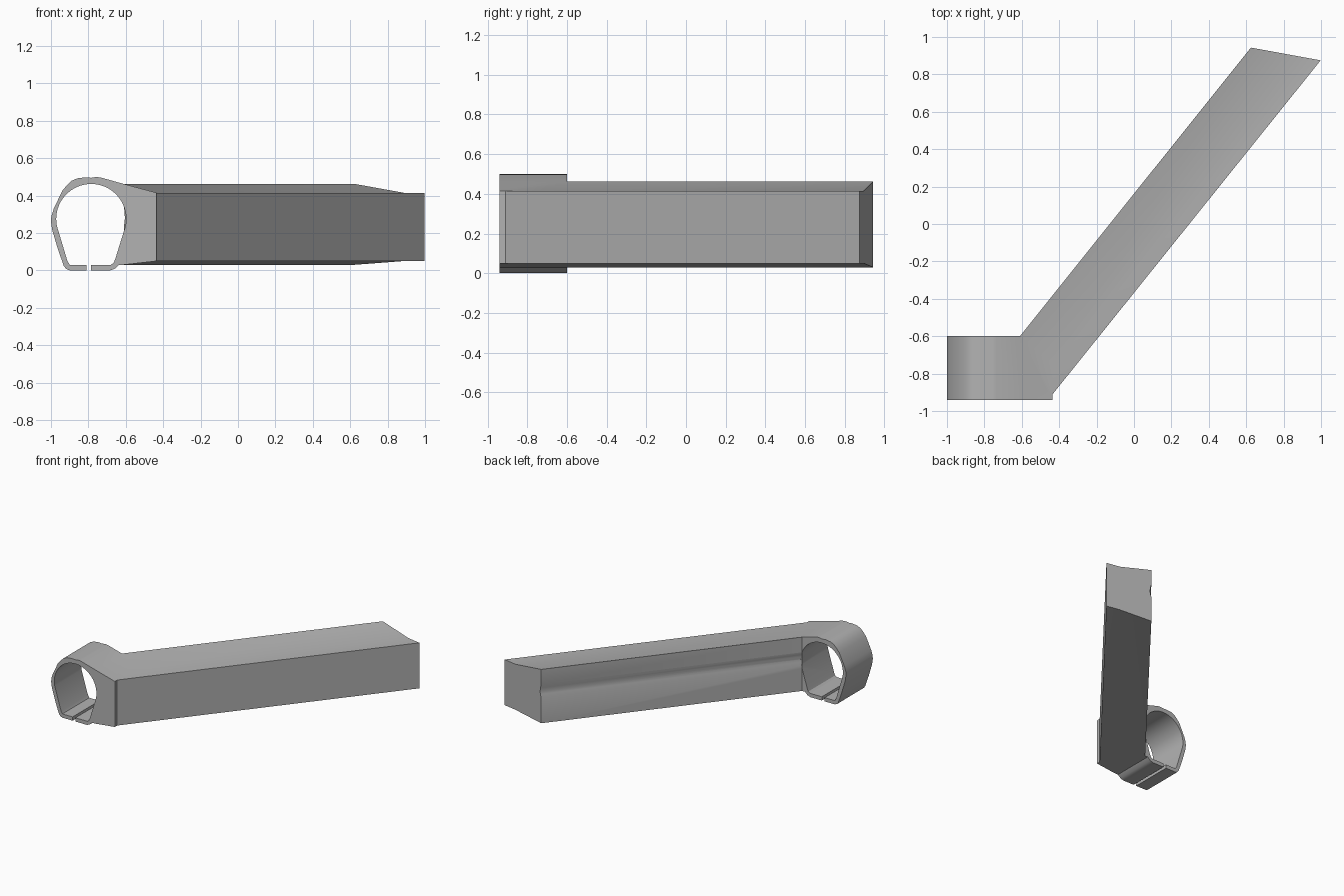
import bpy, bmesh, math

if "Cube" in bpy.data.objects:
    bpy.data.objects.remove(bpy.data.objects["Cube"])

grey = bpy.data.materials.new("grey_plastic")
grey.diffuse_color = (0.45, 0.45, 0.45, 1)
grey.use_nodes = True
grey.node_tree.nodes["Principled BSDF"].inputs["Base Color"].default_value = grey.diffuse_color


def loft(name, start, end):
    """Solid between two matching outlines, capped at both ends."""
    bm = bmesh.new()
    a = [bm.verts.new(p) for p in start]
    b = [bm.verts.new(p) for p in end]
    n = len(a)
    for i in range(n):
        j = (i + 1) % n
        bm.faces.new((a[i], a[j], b[j], b[i]))
    bm.faces.new(a)
    bm.faces.new(b[::-1])
    bmesh.ops.recalc_face_normals(bm, faces=bm.faces)
    mesh = bpy.data.meshes.new(name)
    bm.to_mesh(mesh)
    bm.free()
    mesh.materials.append(grey)
    ob = bpy.data.objects.new(name, mesh)
    bpy.context.collection.objects.link(ob)
    return ob


# Split clamp: outer wall, slit, then the round-topped opening
outer = [(-0.785, 0), (-0.685, 0), (-0.66, 0.008), (-0.635, 0.03),
         (-0.61, 0.03), (-0.435, 0.05), (-0.435, 0.415), (-0.61, 0.462),
         (-0.735, 0.497), (-0.76, 0.499), (-0.785, 0.495), (-0.82, 0.497),
         (-0.86, 0.492), (-0.89, 0.479), (-0.915, 0.455), (-0.94, 0.425),
         (-0.985, 0.33), (-0.998, 0.29), (-1.0, 0.26), (-0.993, 0.215),
         (-0.965, 0.12), (-0.932, 0.025), (-0.92, 0.008), (-0.9, 0),
         (-0.81, 0)]
arc = [(-0.785 + 0.187 * math.cos(math.radians(a)),
        0.275 + 0.187 * math.sin(math.radians(a)))
       for a in range(192, -13, -6)]
opening = ([(-0.81, 0.03), (-0.9, 0.03), (-0.912, 0.05)] + arc +
           [(-0.655, 0.065), (-0.665, 0.04), (-0.68, 0.03), (-0.785, 0.03)])
profile = outer + opening
clamp = loft("clamp_and_arm", [(x, -0.94, z) for x, z in profile],
             [(x, -0.6, z) for x, z in profile])

# Slanted arm with a shallow groove along its back side
section = [(0, 0.03), (0, 0.235), (0.022, 0.26), (0.028, 0.28), (0.022, 0.31),
           (0, 0.34), (0, 0.462), (0.7, 0.415), (1, 0.415), (1, 0.05),
           (0.7, 0.05)]


def place(left, right):
    return [(left[0] + (right[0] - left[0]) * s,
             left[1] + (right[1] - left[1]) * s, z) for s, z in section]


arm = loft("arm_helper", place((-0.61, -0.6), (-0.435, -0.91)),
           place((0.625, 0.943), (0.998, 0.875)))

# Join both into one solid
mod = clamp.modifiers.new("join", 'BOOLEAN')
mod.operation = 'UNION'
mod.solver = 'EXACT'
mod.object = arm
bpy.context.view_layer.objects.active = clamp
clamp.select_set(True)
bpy.ops.object.modifier_apply(modifier="join")
bpy.data.objects.remove(arm)
bpy.ops.object.shade_smooth_by_angle(angle=math.radians(30))
